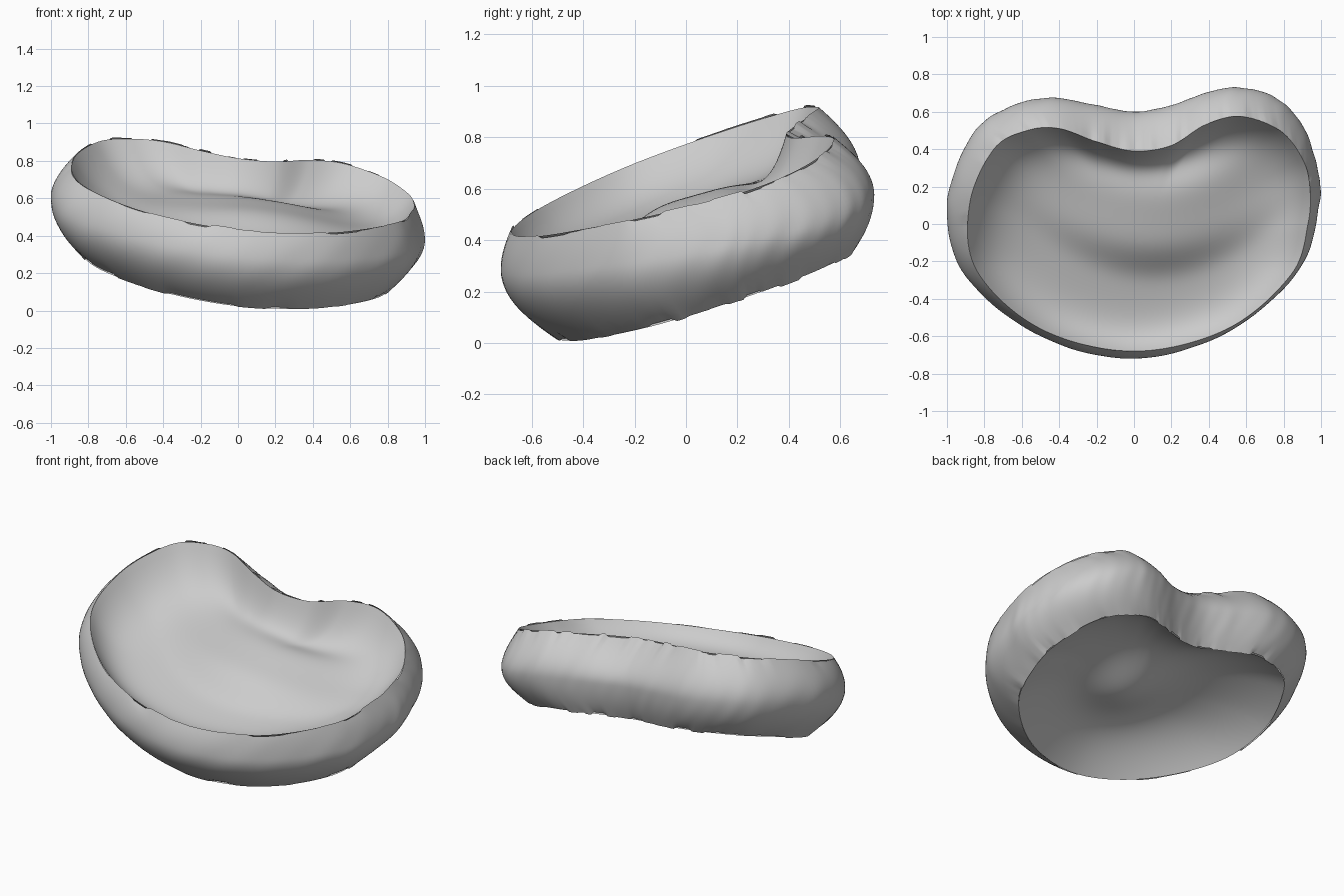
import bpy, bmesh, math, random
from mathutils import Vector

random.seed(4)
cube = bpy.data.objects.get("Cube")
if cube:
    bpy.data.objects.remove(cube, do_unlink=True)

grey = bpy.data.materials.new("plain_grey")
grey.use_nodes = True
colour = (0.6, 0.6, 0.6, 1)
grey.diffuse_color = colour
grey.node_tree.nodes["Principled BSDF"].inputs["Base Color"].default_value = colour

# Kidney outlines seen from above: the widest belt and the upper rim
BELT = [(0, .6), (.2, .635), (.38, .7), (.55, .73), (.75, .68), (.9, .53), (.98, .3), (.99, .1),
        (.88, -.25), (.5, -.58), (0, -.72), (-.5, -.6), (-.9, -.28), (-1, .1), (-.87, .47),
        (-.68, .62), (-.45, .675), (-.2, .635)]
RIM = [(0, .39), (.2, .42), (.38, .53), (.57, .575), (.78, .5), (.9, .35), (.94, .2), (.93, 0),
       (.84, -.27), (.5, -.56), (0, -.68), (-.5, -.56), (-.84, -.25), (-.88, .1), (-.75, .4),
       (-.57, .5), (-.4, .51), (-.2, .44)]
STEPS = 12


def smooth_loop(points):
    """Closed smooth curve through the points."""
    pts = [Vector(p) for p in points]
    n = len(pts)
    loop = []
    for i in range(n):
        a, b, c, d = (pts[(i + k) % n] for k in (-1, 0, 1, 2))
        for j in range(STEPS):
            t = j / STEPS
            loop.append(b + (c - a) * t / 2 + (a - b * 2.5 + c * 2 - d / 2) * t ** 2
                        + (b * 3 - a - c * 3 + d) * t ** 3 / 2)
    return loop


def upper_plane(p):
    """Tilted rim level, dipping at the left."""
    dip = .07 * math.exp(-((p.x - .85) / .45) ** 2 - ((p.y - .3) / .5) ** 2)
    return .675 - .11 * p.x + .36 * p.y - dip


def lower_plane(p):
    return .195 - .115 * p.x + .34 * p.y


belt = smooth_loop(BELT)
rim = smooth_loop(RIM)
base = [Vector((p.x * .84, p.y * .8 + .07)) for p in belt]
COUNT = len(belt)


def ragged():
    """Uneven edge that steps every few points."""
    out = []
    while len(out) < COUNT:
        out += [random.uniform(-.01, .01)] * random.randint(2, 6)
    return out[:COUNT]


rim_step = ragged()
base_step = ragged()


def build(name, rings, centre=None, flip=False):
    """Skin a stack of closed rings, optionally closing it to a centre point."""
    bm = bmesh.new()
    loops = [[bm.verts.new(v) for v in ring] for ring in rings]
    for low, high in zip(loops, loops[1:]):
        for i in range(COUNT):
            j = (i + 1) % COUNT
            bm.faces.new((low[i], low[j], high[j], high[i]))
    if centre:
        tip = bm.verts.new(centre)
        for i in range(COUNT):
            bm.faces.new((loops[-1][i], loops[-1][(i + 1) % COUNT], tip))
    if flip:
        bmesh.ops.reverse_faces(bm, faces=bm.faces[:])
    mesh = bpy.data.meshes.new(name)
    bm.to_mesh(mesh)
    bm.free()
    mesh.materials.append(grey)
    mesh.shade_smooth()
    obj = bpy.data.objects.new(name, mesh)
    bpy.context.collection.objects.link(obj)


# Bulging outer wall with faint slanted wrinkles and ragged edges
LAYERS = 24
rings = []
for k in range(LAYERS + 1):
    s = k / LAYERS
    ring = []
    for i in range(COUNT):
        widest = .57 - .1 * belt[i].y
        end, u = (base, s / widest) if s < widest else (rim, (1 - s) / (1 - widest))
        p = end[i].lerp(belt[i], 1 - (1 - u) ** 2)
        a = math.tau * i / COUNT + .3 * s
        fold = math.sin(a * 23) + math.sin(a * 37 + 2)
        p = p * (1 + .001 * fold * math.sin(math.pi * s))
        low, high = lower_plane(base[i]), upper_plane(rim[i])
        step = rim_step[i] * s ** 12 + base_step[i] * (1 - s) ** 12
        ring.append((p.x, p.y, low + (high - low) * s + step))
    rings.append(ring)
build("outer_wall", rings, flip=True)

# Sunken faces closing the top and the bottom
MIDDLE = Vector((0, -.1))
DISH_RINGS = 40


def dish(name, edge, plane, sink, power, flip):
    """Bowl hung from an edge; sink gives its vertical offset from the plane."""
    def height(p, t):
        return plane(p) + sink(p) * (1 - t ** power)

    stack = []
    for k in range(DISH_RINGS):
        t = 1 - k / DISH_RINGS
        ring = [MIDDLE.lerp(p, t) for p in edge]
        stack.append([(q.x, q.y, height(q, t)) for q in ring])
    build(name, stack, (MIDDLE.x, MIDDLE.y, height(MIDDLE, 0)), flip)


def upper_sink(p):
    """Deepest at the back, with a curved flat-topped mound in the middle."""
    across = (p.x - .1) / .5
    along = (p.y - .03 - .15 * across ** 2) / .25
    return .09 * math.exp(-across ** 2 - along ** 4) - .195 + .03 * p.x - .08 * p.y


def lower_sink(p):
    """Hollow with a soft bulge in the middle."""
    return .21 - .1 * math.exp(-((p.x - .05) ** 2 + (p.y - .02) ** 2) / .06)


dish("upper_face", rim, upper_plane, upper_sink, 7, True)
dish("lower_face", base, lower_plane, lower_sink, 3, False)
